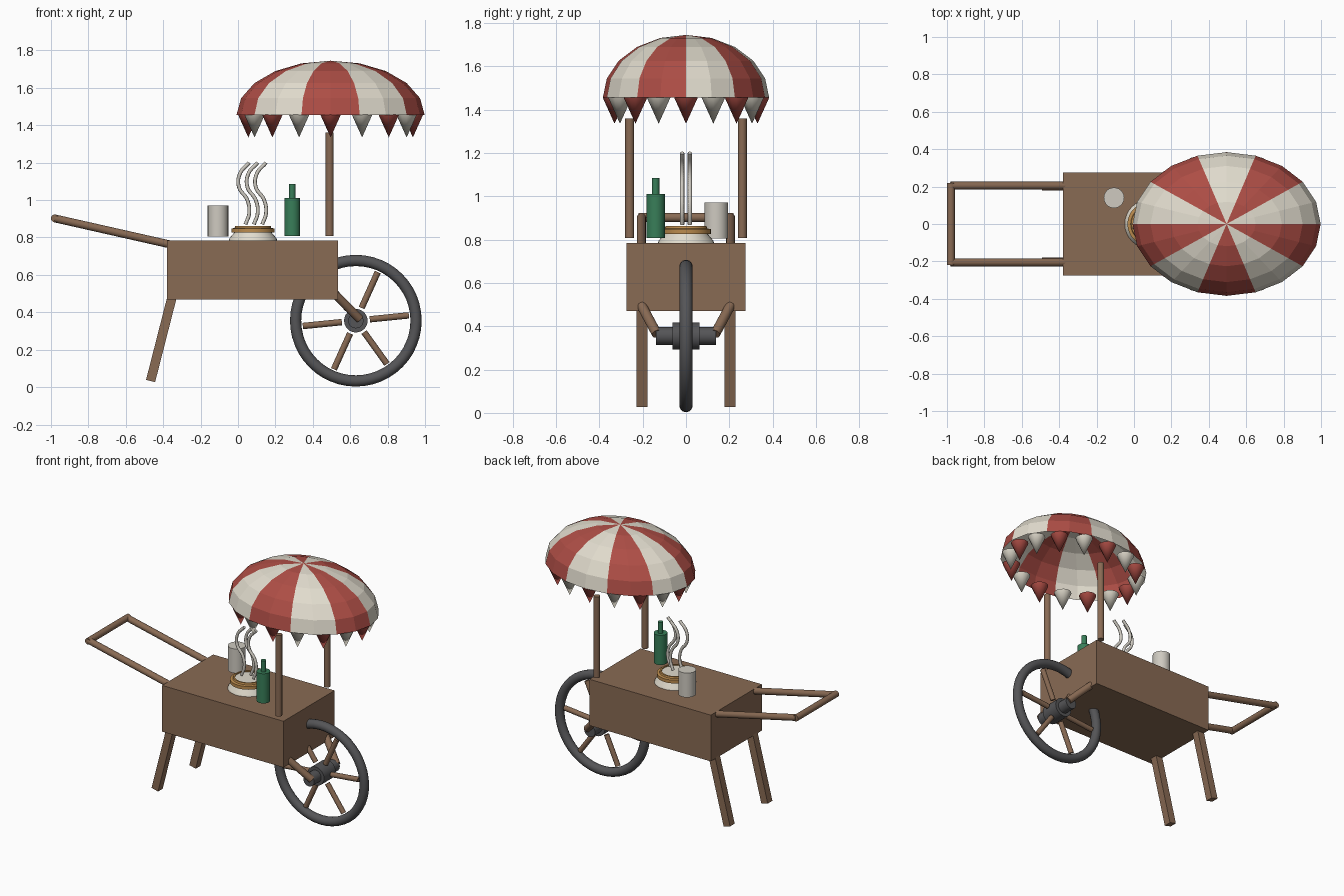
import bpy, bmesh, math
from mathutils import Vector

if "Cube" in bpy.data.objects:
    bpy.data.objects.remove(bpy.data.objects["Cube"])


def mat(name, rgb):
    m = bpy.data.materials.new(name)
    m.diffuse_color = (*rgb, 1)
    m.use_nodes = True
    m.node_tree.nodes["Principled BSDF"].inputs["Base Color"].default_value = m.diffuse_color
    return m


WOOD = mat("wood brown", (0.25, 0.145, 0.088))
RED = mat("canopy red", (0.42, 0.075, 0.06))
CREAM = mat("cream white", (0.75, 0.71, 0.61))
DARK = mat("dark metal", (0.09, 0.09, 0.095))
GREEN = mat("bottle green", (0.04, 0.21, 0.10))
GOLD = mat("golden crust", (0.50, 0.26, 0.075))
CLAY = mat("pale cup", (0.62, 0.59, 0.53))


def finish(obj, name, material, smooth=True):
    obj.name = name
    obj.data.materials.append(material)
    if smooth:
        bpy.ops.object.select_all(action='DESELECT')
        obj.select_set(True)
        bpy.context.view_layer.objects.active = obj
        bpy.ops.object.shade_smooth_by_angle(angle=math.radians(35))
    return obj


def rod(name, a, b, r, material, sides=20, r2=None, smooth=True):
    """Cylinder or cone from point a to point b."""
    a, b = Vector(a), Vector(b)
    d = b - a
    bpy.ops.mesh.primitive_cone_add(
        vertices=sides, radius1=r, radius2=r if r2 is None else r2,
        depth=d.length, location=(a + b) / 2,
        rotation=d.to_track_quat('Z', 'Y').to_euler())
    return finish(bpy.context.object, name, material, smooth)


def box(name, center, size, material, rot=(0, 0, 0)):
    bpy.ops.mesh.primitive_cube_add(size=1, location=center, rotation=rot)
    o = bpy.context.object
    o.scale = size
    return finish(o, name, material, False)


def lathe(name, profile, center, material, sides=32):
    """Revolve a closed (radius, z) profile around a vertical axis."""
    bm = bmesh.new()
    vs = [bm.verts.new((r, 0, z)) for r, z in profile]
    es = [bm.edges.new(p) for p in zip(vs, vs[1:])]
    bmesh.ops.spin(bm, geom=vs + es, axis=(0, 0, 1), cent=(0, 0, 0),
                   angle=2 * math.pi, steps=sides)
    bmesh.ops.remove_doubles(bm, verts=bm.verts, dist=1e-5)
    bmesh.ops.recalc_face_normals(bm, faces=bm.faces)
    me = bpy.data.meshes.new(name)
    bm.to_mesh(me)
    bm.free()
    o = bpy.data.objects.new(name, me)
    o.location = center
    bpy.context.collection.objects.link(o)
    return finish(o, name, material)


# Cart body
box("cart_body", (0.078, 0, 0.627), (0.915, 0.55, 0.315), WOOD)

# Paired parts: legs, handle rails, posts and axle braces
tilt = math.atan2(0.115, 0.45)
for side, s in (("front", -1), ("back", 1)):
    box(side + "_leg", (-0.408, s * 0.203, 0.265), (0.05, 0.05, 0.48), WOOD, (0, tilt, 0))
    rod(side + "_handle_rail", (-0.36, s * 0.205, 0.762), (-0.98, s * 0.205, 0.902), 0.021, WOOD)
    rod(side + "_canopy_post", (0.49, s * 0.26, 0.808), (0.49, s * 0.26, 1.36), 0.021, WOOD)
    rod(side + "_axle_brace", (0.52, s * 0.205, 0.495), (0.65, s * 0.135, 0.365), 0.023, WOOD)
rod("handle_grip", (-0.979, -0.22, 0.902), (-0.979, 0.22, 0.902), 0.021, WOOD)

# Wheel with hub, axle and spokes
wheel = Vector((0.63, 0, 0.355))
bpy.ops.mesh.primitive_torus_add(major_radius=0.322, minor_radius=0.03,
                                 major_segments=48, minor_segments=14,
                                 location=wheel, rotation=(math.pi / 2, 0, 0))
finish(bpy.context.object, "wheel_tyre", DARK)
for name, r, h in (("wheel_hub", 0.063, 0.063), ("axle", 0.041, 0.138)):
    rod(name, wheel - Vector((0, h, 0)), wheel + Vector((0, h, 0)), r, DARK, 24)
for i in range(6):
    a = 0.1 + i * math.pi / 3
    d = Vector((math.cos(a), 0, math.sin(a)))
    rod("spoke", wheel + d * 0.075, wheel + d * 0.285, 0.017, WOOD, 12)

# Striped canopy: a half ellipsoid with two segments per stripe
SEG, RINGS = 20, 5
RX, RY, RZ = 0.503, 0.384, 0.29
bm = bmesh.new()
rings = []
for j in range(RINGS):
    t = j * math.pi / 2 / RINGS
    rings.append([bm.verts.new((RX * math.cos(t) * math.cos(2 * math.pi * i / SEG),
                                RY * math.cos(t) * math.sin(2 * math.pi * i / SEG),
                                RZ * math.sin(t))) for i in range(SEG)])
top = bm.verts.new((0, 0, RZ))
for i in range(SEG):
    k = (i + 1) % SEG
    stripe = (i // 2) % 2
    for lo, hi in zip(rings, rings[1:]):
        bm.faces.new((lo[i], lo[k], hi[k], hi[i])).material_index = stripe
    bm.faces.new((rings[-1][i], rings[-1][k], top)).material_index = stripe
me = bpy.data.meshes.new("canopy")
bm.to_mesh(me)
bm.free()
me.materials.append(CREAM)
me.materials.append(RED)
canopy = bpy.data.objects.new("canopy", me)
canopy.location = (0.495, 0, 1.455)
bpy.context.collection.objects.link(canopy)

# Hanging points around the canopy rim
for i in range(16):
    a = i * math.pi / 8
    x, y = 0.495 + 0.44 * math.cos(a), 0.33 * math.sin(a)
    rod("canopy_point", (x, y, 1.457), (x, y, 1.335), 0.055,
        CREAM if i % 2 else RED, 12, 0)

# Upturned dish with a golden ring of food
lathe("dish", [(0, 0.783), (0.13, 0.783), (0.125, 0.797), (0.1, 0.826),
               (0.09, 0.855), (0, 0.855)], (0.08, 0, 0), CREAM)
lathe("food_ring", [(0.085, 0.826), (0.115, 0.826), (0.115, 0.848), (0.098, 0.851),
                    (0.095, 0.862), (0.085, 0.862), (0.085, 0.826)], (0.08, 0, 0), GOLD)

# Steam wisps
wave = [(0.04, 0.87), (0.06, 0.93), (0.05, 1.0), (0.005, 1.07), (0.01, 1.14), (0.06, 1.2)]
for i in range(3):
    cu = bpy.data.curves.new("steam", 'CURVE')
    cu.dimensions = '3D'
    cu.bevel_depth = 0.01
    cu.bevel_resolution = 2
    cu.use_fill_caps = True
    cu.resolution_u = 8
    sp = cu.splines.new('BEZIER')
    sp.bezier_points.add(len(wave) - 1)
    for p, (x, z) in zip(sp.bezier_points, wave):
        p.co = (x + i * 0.045, (-0.018, 0.018, -0.018)[i], z)
        p.handle_left_type = p.handle_right_type = 'AUTO'
    cu.materials.append(CLAY)
    bpy.context.collection.objects.link(bpy.data.objects.new("steam_wisp", cu))

# Bottle and cup
rod("bottle_body", (0.29, -0.14, 0.808), (0.29, -0.14, 1.01), 0.042, GREEN, 24)
rod("bottle_neck", (0.29, -0.14, 1.005), (0.29, -0.14, 1.085), 0.017, GREEN, 16)
rod("cup", (-0.107, 0.14, 0.806), (-0.107, 0.14, 0.972), 0.055, CLAY, 24)
